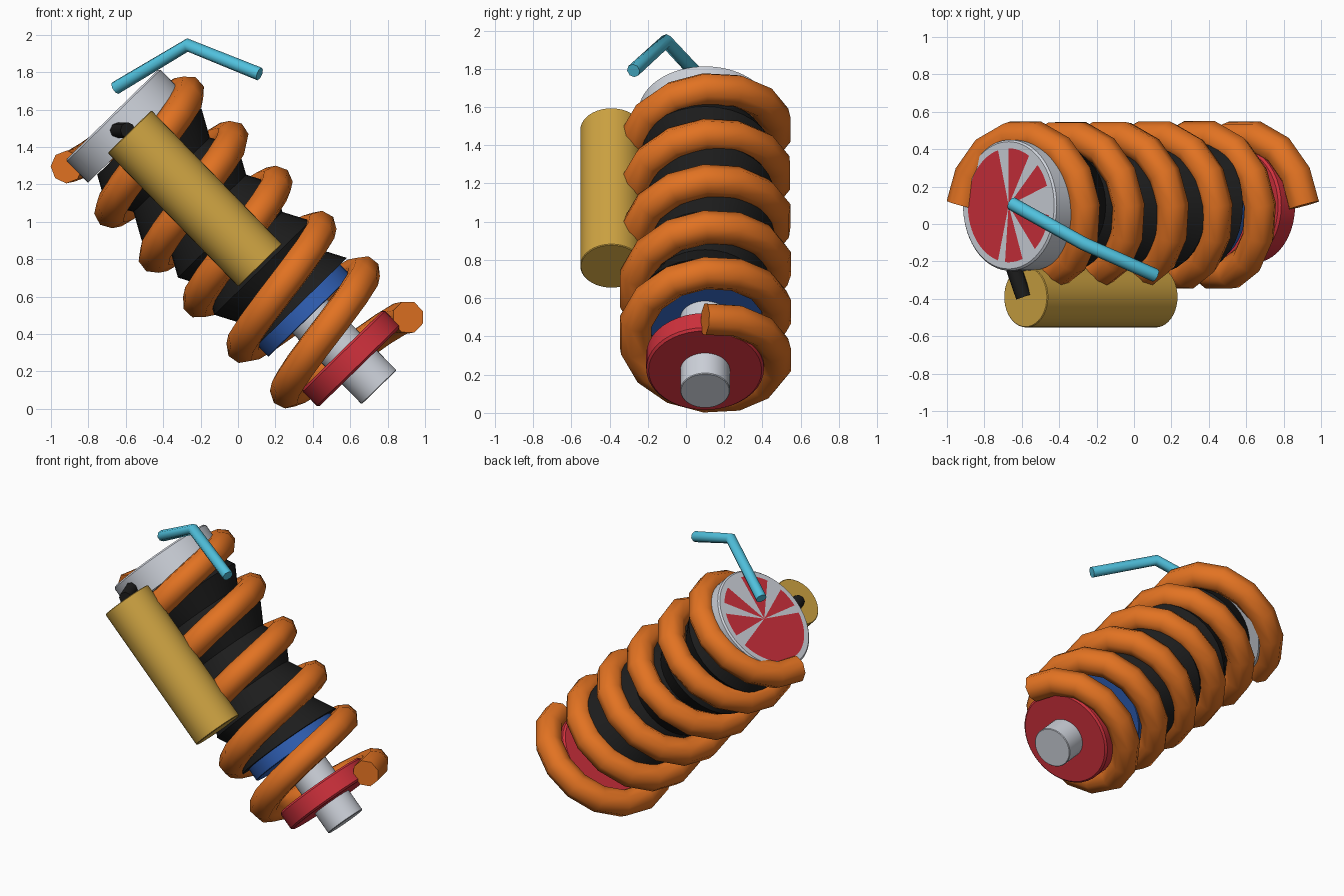
import bpy, bmesh, math
from mathutils import Matrix, Vector

if "Cube" in bpy.data.objects:
    bpy.data.objects.remove(bpy.data.objects["Cube"], do_unlink=True)


def material(name, rgb):
    m = bpy.data.materials.new(name)
    m.use_nodes = True
    m.diffuse_color = (*rgb, 1)
    m.node_tree.nodes["Principled BSDF"].inputs["Base Color"].default_value = (*rgb, 1)
    return m


ORANGE = material("orange", (0.76, 0.17, 0.016))
BLACK = material("black", (0.012, 0.012, 0.012))
GOLD = material("gold", (0.62, 0.37, 0.055))
SILVER = material("silver", (0.62, 0.65, 0.71))
RED = material("red", (0.62, 0.03, 0.045))
BLUE = material("blue", (0.03, 0.12, 0.48))
CYAN = material("cyan", (0.08, 0.53, 0.72))

# Tilted frame: local z runs up the strut
TILT = Matrix.Translation((0, 0.1, 0.888)) @ Matrix.Rotation(math.radians(-44.3), 4, 'Y')


def smooth(ob, degrees=50):
    bpy.ops.object.select_all(action='DESELECT')
    ob.select_set(True)
    bpy.context.view_layer.objects.active = ob
    bpy.ops.object.shade_smooth_by_angle(angle=math.radians(degrees))


def lathe(name, profile, mats, sides=40, y=0.0):
    """Revolve (radius, height) points around the strut axis."""
    verts, faces = [], []
    for r, h in profile:
        for i in range(sides):
            a = math.tau * i / sides
            verts.append((r * math.cos(a), r * math.sin(a), h))
    for k in range(len(profile) - 1):
        for i in range(sides):
            j = (i + 1) % sides
            faces.append((k * sides + i, k * sides + j, (k + 1) * sides + j, (k + 1) * sides + i))
    me = bpy.data.meshes.new(name)
    me.from_pydata(verts, [], faces)
    bm = bmesh.new()
    bm.from_mesh(me)
    bmesh.ops.remove_doubles(bm, verts=bm.verts, dist=1e-5)
    bmesh.ops.recalc_face_normals(bm, faces=bm.faces)
    bm.to_mesh(me)
    bm.free()
    ob = bpy.data.objects.new(name, me)
    bpy.context.collection.objects.link(ob)
    ob.matrix_world = TILT @ Matrix.Translation((0, y, 0))
    for m in mats:
        me.materials.append(m)
    smooth(ob, 40)
    return ob


def disc(name, r, low, high, mat, y=0.0, bevel=0.012):
    b = bevel
    return lathe(name, [(0, low), (r - b, low), (r, low + b), (r, high - b), (r - b, high), (0, high)], [mat], y=y)


def tube(name, points, radius, mat, matrix=Matrix()):
    """Round tube along a straight-segment path."""
    cu = bpy.data.curves.new(name, 'CURVE')
    cu.dimensions = '3D'
    cu.bevel_depth = radius
    cu.bevel_resolution = 2
    cu.use_fill_caps = True
    sp = cu.splines.new('POLY')
    sp.points.add(len(points) - 1)
    for p, co in zip(sp.points, points):
        p.co = (*co, 1)
    cu.materials.append(mat)
    ob = bpy.data.objects.new(name, cu)
    bpy.context.collection.objects.link(ob)
    ob.matrix_world = matrix
    bpy.ops.object.select_all(action='DESELECT')
    ob.select_set(True)
    bpy.context.view_layer.objects.active = ob
    bpy.ops.object.convert(target='MESH')
    smooth(bpy.context.view_layer.objects.active)


# Shaft, lower spring seat and bump ring
disc("shaft", 0.13, -1.08, 0.7, SILVER, bevel=0.004)
disc("lower_spring_seat", 0.308, -0.93, -0.80, RED)
disc("bump_ring", 0.31, -0.55, -0.45, BLUE, bevel=0.004)

# Pleated rubber boot
PITCH, FIRST = 0.278, -0.465
boot = [(0, FIRST)]
for k in range(5):
    boot += [(0.36, FIRST + k * PITCH), (0.285, FIRST + (k + 0.5) * PITCH)]
boot.append((0, boot[-1][1]))
lathe("boot", boot, [BLACK], sides=32)

# Upper cap with red painted wedges on its flat top
cap = lathe("upper_cap", [(0, 0.79), (0.35, 0.79), (0.35, 0.95), (0.34, 0.96), (0.305, 0.96), (0, 0.96)],
            [SILVER, RED], sides=72)
WEDGES = [(105, 255), (60, 92), (20, 45), (310, 350), (265, 288)]
for f in cap.data.polygons:
    c = f.center
    angle = math.degrees(math.atan2(c.y, c.x)) % 360
    if c.z > 0.959 and c.xy.length < 0.3 and any(a < angle < b for a, b in WEDGES):
        f.material_index = 1

# Coil spring
TURNS, STEPS = 5.5, 14
count = int(TURNS * STEPS)
coil = []
for i in range(count + 1):
    a = math.pi - math.tau * i / STEPS
    coil.append((0.373 * math.cos(a), 0.373 * math.sin(a), 0.93 - 1.85 * i / count))
tube("coil_spring", coil, 0.088, ORANGE, TILT)

# Side reservoir and its connector
disc("reservoir", 0.163, -0.17, 0.83, GOLD, y=-0.49, bevel=0.004)
tube("reservoir_connector", [(-0.69, -0.1, 1.49), (-0.59, -0.39, 1.49)], 0.042, BLACK)

# Bent hose over the cap
tube("hose", [(-0.655, 0.11, 1.715), (-0.27, -0.105, 1.945), (0.115, -0.275, 1.79)], 0.036, CYAN)
